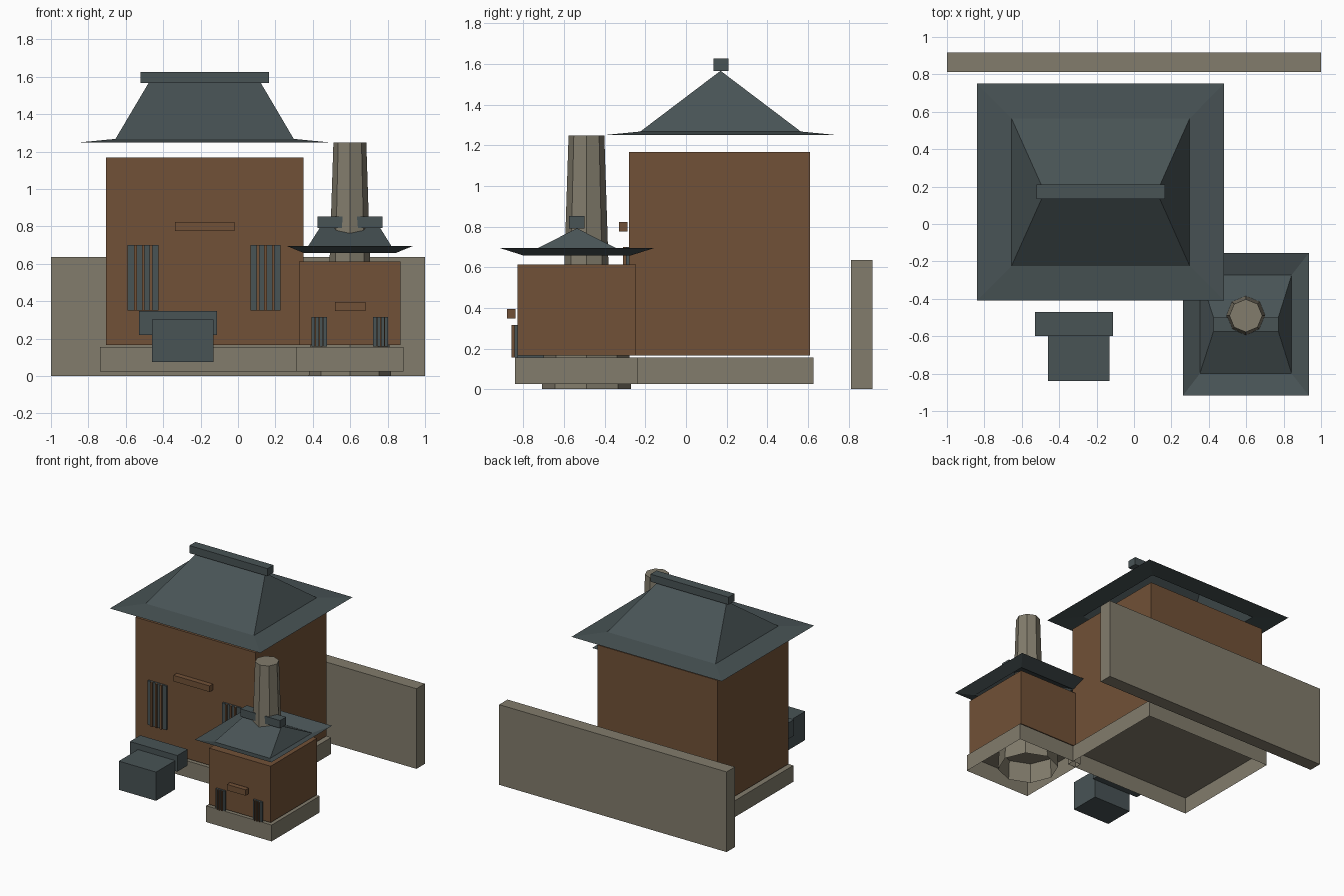
import bpy, bmesh, math

if "Cube" in bpy.data.objects:
    bpy.data.objects.remove(bpy.data.objects["Cube"])


def mat(name, rgb):
    m = bpy.data.materials.new(name)
    lin = [((c / 255 + 0.055) / 1.055) ** 2.4 for c in rgb]
    m.diffuse_color = (*lin, 1)
    m.use_nodes = True
    m.node_tree.nodes["Principled BSDF"].inputs["Base Color"].default_value = m.diffuse_color
    return m


WOOD = mat("brown wood", (113, 81, 55))
SLATE = mat("dark slate", (72, 83, 85))
STONE = mat("grey stone", (130, 124, 108))


def finish(name, bm, material):
    me = bpy.data.meshes.new(name)
    bm.to_mesh(me)
    bm.free()
    me.materials.append(material)
    ob = bpy.data.objects.new(name, me)
    bpy.context.collection.objects.link(ob)
    return ob


def box(name, x, y, z, material, open_bottom=False):
    bm = bmesh.new()
    bmesh.ops.create_cube(bm, size=1)
    for v in bm.verts:
        v.co = [r[0] if c < 0 else r[1] for c, r in zip(v.co, (x, y, z))]
    if open_bottom:
        bm.normal_update()
        bmesh.ops.delete(bm, geom=[f for f in bm.faces if f.normal.z < -0.9],
                         context='FACES_ONLY')
    return finish(name, bm, material)


def roof(name, outer, z_outer, inner, z_inner, ridge, z_ridge):
    """Open shell: flat eave ring, then a hipped roof up to a ridge line."""
    bm = bmesh.new()

    def ring(r, z):
        x0, x1, y0, y1 = r
        return [bm.verts.new((x, y, z)) for x, y in
                ((x0, y0), (x1, y0), (x1, y1), (x0, y1))]
    a, b = ring(outer, z_outer), ring(inner, z_inner)
    x0, x1, y = ridge
    l, r = bm.verts.new((x0, y, z_ridge)), bm.verts.new((x1, y, z_ridge))
    for i in range(4):
        j = (i + 1) % 4
        bm.faces.new((a[i], a[j], b[j], b[i]))
    for f in ((b[0], b[1], r, l), (b[1], b[2], r),
              (b[2], b[3], l, r), (b[3], b[0], l)):
        bm.faces.new(f)
    return finish(name, bm, SLATE)


def octagon(name, cx, cy, z0, z1, r0, r1):
    """Tapered eight-sided tube, capped on top only."""
    bm = bmesh.new()
    rings = [[bm.verts.new((cx + r * math.cos(k * math.pi / 4),
                            cy + r * math.sin(k * math.pi / 4), z))
              for k in range(8)] for r, z in ((r0, z0), (r1, z1))]
    lo, hi = rings
    for i in range(8):
        j = (i + 1) % 8
        bm.faces.new((lo[i], lo[j], hi[j], hi[i]))
    bm.faces.new(hi)
    return finish(name, bm, STONE)


def window(name, x, wall_y, z):
    """Dark panel with three upright wooden slats."""
    box(name + "_panel", x, (wall_y - 0.014, wall_y), z, SLATE)
    w = x[1] - x[0]
    for i in range(1, 4):
        c = x[0] + w * i / 4
        box(f"{name}_slat_{i}", (c - w * 0.045, c + w * 0.045),
            (wall_y - 0.028, wall_y - 0.012), z, WOOD)


# Main hall
box("hall_plinth", (-0.737, 0.38), (-0.295, 0.627), (0.025, 0.155), STONE, True)
box("hall_walls", (-0.706, 0.35), (-0.281, 0.611), (0.165, 1.168), WOOD)
roof("hall_roof", (-0.84, 0.482, -0.41, 0.75), 1.25,
     (-0.655, 0.298, -0.225, 0.565), 1.268, (-0.478, 0.122, 0.17), 1.567)
box("hall_ridge", (-0.522, 0.165), (0.135, 0.21), (1.567, 1.627), SLATE)
box("hall_lintel", (-0.337, -0.018), (-0.33, -0.288), (0.775, 0.823), WOOD)
window("hall_window_left", (-0.59, -0.424), -0.281, (0.35, 0.70))
window("hall_window_right", (0.067, 0.228), -0.281, (0.35, 0.70))

# Annex
box("annex_plinth", (0.31, 0.885), (-0.842, -0.238), (0.025, 0.155), STONE, True)
box("annex_walls", (0.327, 0.868), (-0.83, -0.246), (0.165, 0.613), WOOD)
roof("annex_roof", (0.262, 0.935, -0.917, -0.155), 0.695,
     (0.352, 0.843, -0.80, -0.272), 0.658, (0.437, 0.76, -0.537), 0.792)
box("annex_ridge", (0.425, 0.773), (-0.575, -0.499), (0.792, 0.853), SLATE)
box("annex_lintel", (0.518, 0.682), (-0.88, -0.84), (0.348, 0.395), WOOD)
window("annex_window_left", (0.393, 0.475), -0.83, (0.157, 0.315))
window("annex_window_right", (0.723, 0.803), -0.83, (0.157, 0.315))

# Chimney through the annex
octagon("chimney_foot", 0.598, -0.49, 0.0, 0.2, 0.22, 0.21)
octagon("chimney_shaft", 0.598, -0.49, 0.2, 1.248, 0.122, 0.088)

# Two crates in front of the hall
box("crate_back", (-0.53, -0.113), (-0.60, -0.47), (0.22, 0.348), SLATE)
box("crate_front", (-0.46, -0.132), (-0.84, -0.60), (0.075, 0.303), SLATE)

# Rear wall
box("rear_wall", (-1.0, 1.0), (0.813, 0.918), (0.0, 0.637), STONE)
